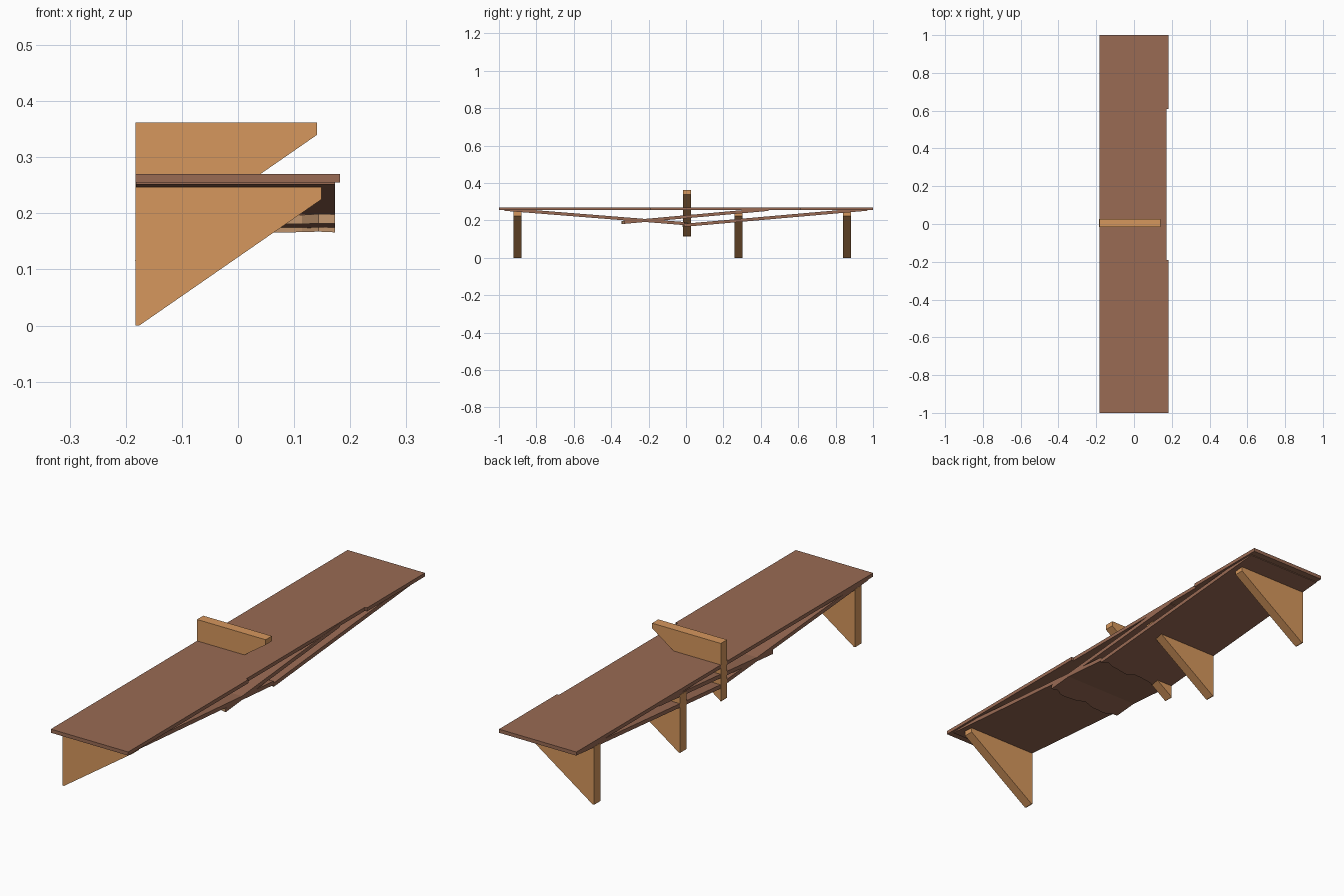
import bpy, bmesh
from math import sin

if "Cube" in bpy.data.objects:
    bpy.data.objects.remove(bpy.data.objects["Cube"])


def material(name, color):
    m = bpy.data.materials.new(name)
    m.diffuse_color = (*color, 1)
    m.use_nodes = True
    m.node_tree.nodes["Principled BSDF"].inputs["Base Color"].default_value = m.diffuse_color
    return m


board_mat = material("brown_wood", (0.32, 0.145, 0.088))
bracket_mat = material("light_wood", (0.67, 0.31, 0.11))
split_mat = material("raw_split_wood", (0.55, 0.31, 0.16))


def finish(name, bm, mats):
    bmesh.ops.recalc_face_normals(bm, faces=bm.faces)
    me = bpy.data.meshes.new(name)
    bm.to_mesh(me)
    bm.free()
    for m in mats:
        me.materials.append(m)
    ob = bpy.data.objects.new(name, me)
    bpy.context.collection.objects.link(ob)
    return ob


def extrude(bm, points, offset):
    """Make a face from points and extrude it by offset."""
    face = bm.faces.new([bm.verts.new(p) for p in points])
    ext = bmesh.ops.extrude_face_region(bm, geom=[face])
    verts = [g for g in ext["geom"] if isinstance(g, bmesh.types.BMVert)]
    bmesh.ops.translate(bm, verts=verts, vec=offset)
    # the source face is kept by the extrusion only as the closing cap
    if not face.is_valid or all(e.is_boundary for e in face.edges):
        bmesh.ops.holes_fill(bm, edges=bm.edges)


# Triangular wall brackets; the middle one has slipped up through the shelf
def bracket(name, y, z=0.0, dx=0.0):
    prof = [(-0.183, 0), (-0.176 + dx, 0), (0.149 + dx, 0.225),
            (0.149 + dx, 0.247), (-0.183, 0.247)]
    bm = bmesh.new()
    extrude(bm, [(px, y - 0.021, pz + z) for px, pz in prof], (0, 0.042, 0))
    finish(name, bm, [bracket_mat])


bracket("front_bracket", -0.90)
bracket("inner_bracket", 0.28)
bracket("back_bracket", 0.86)
bracket("raised_bracket", 0.006, 0.115, -0.008)

# Top shelf board with a shallow notch in its outer edge
bm = bmesh.new()
outline = [(-0.183, -1), (0.182, -1), (0.182, -0.19), (0.172, -0.19),
           (0.172, 0.61), (0.182, 0.61), (0.182, 1), (-0.183, 1)]
extrude(bm, [(x, y, 0.255) for x, y in outline], (0, 0, 0.0155))
finish("top_board", bm, [board_mat])


# Sagging planks: straight upper end, ragged split lower end
def plank(name, y_low, z_low, y_high, z_high, phase):
    slope = (z_high - z_low) / (y_high - y_low)
    inward = 1 if y_high > y_low else -1
    x0, x1, n = -0.182, 0.173, 12
    pts = []
    for i in range(n + 1):
        t = i / n
        wave = 0.014 + 0.009 * sin(13 * t + phase) + 0.005 * sin(29 * t)
        pts.append((x0 + (x1 - x0) * t, y_low + inward * wave))
    pts += [(x1, y_high), (x0, y_high)]
    bm = bmesh.new()
    extrude(bm, [(x, y, z_low + slope * (y - y_low)) for x, y in pts],
            (0, 0, 0.0165))
    for f in bm.faces:
        c = f.calc_center_median()
        if len(f.verts) == 4 and abs(c.y - y_low) < 0.04:
            f.material_index = 1
    finish(name, bm, [board_mat, split_mat])


plank("front_plank", 0.01, 0.1735, -0.97, 0.2515, 0.5)
plank("middle_plank", -0.35, 0.180, 0.44, 0.251, 1.5)
plank("back_plank", -0.02, 0.165, 0.97, 0.252, 2.5)
